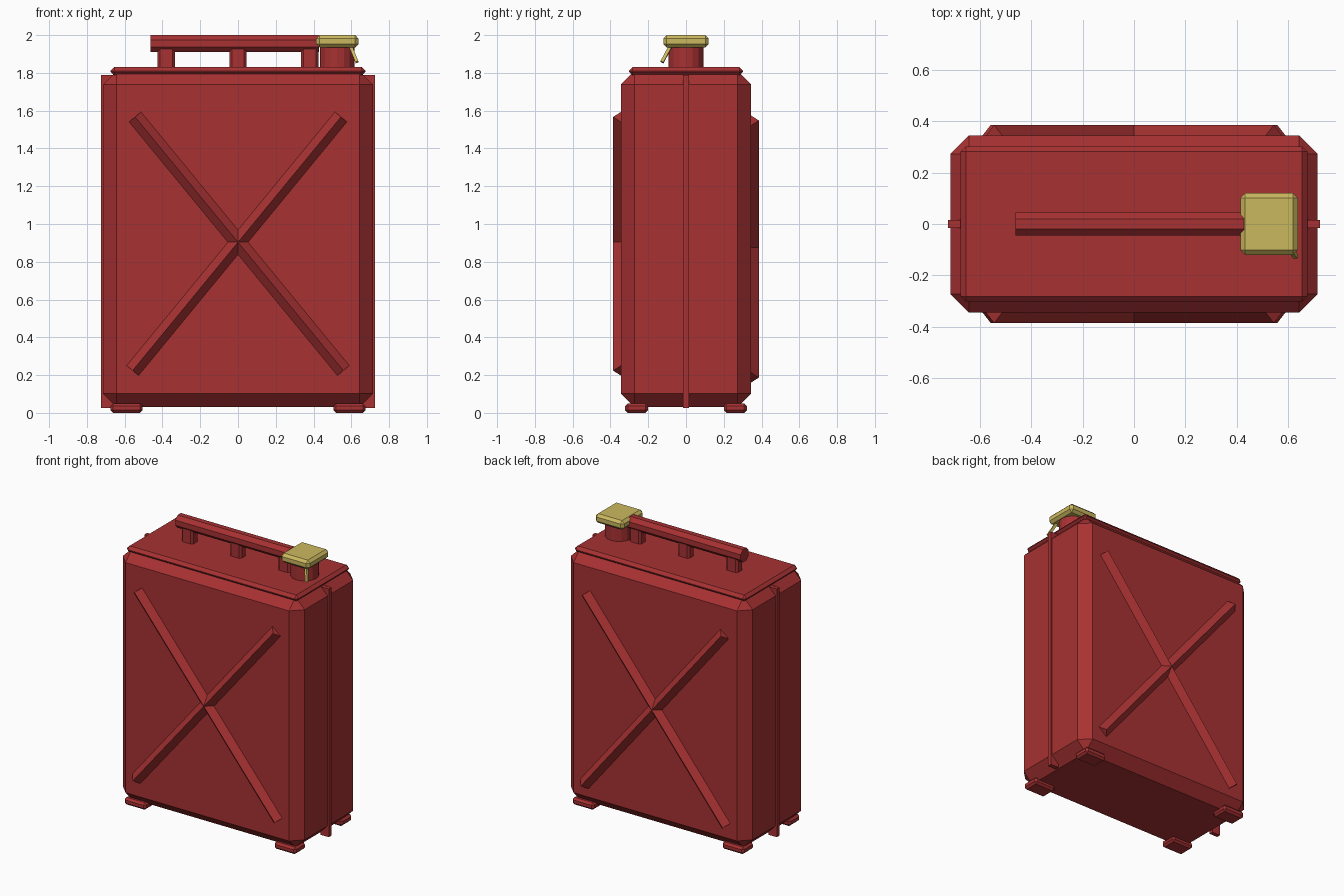
import bpy, math
from mathutils import Vector

if "Cube" in bpy.data.objects:
    bpy.data.objects.remove(bpy.data.objects["Cube"])


def material(name, rgb):
    m = bpy.data.materials.new(name)
    m.diffuse_color = (*rgb, 1)
    m.use_nodes = True
    m.node_tree.nodes["Principled BSDF"].inputs["Base Color"].default_value = m.diffuse_color
    return m


RED = material("red paint", (0.39, 0.031, 0.032))
BRASS = material("yellow brass", (0.60, 0.48, 0.115))


def finish(ob, name, mat, bevel=0):
    ob.name = name
    ob.data.materials.append(mat)
    if bevel:
        b = ob.modifiers.new("chamfer", 'BEVEL')
        b.width = bevel
        b.segments = 1
        b.limit_method = 'ANGLE'
    return ob


def box(name, lo, hi, mat, bevel=0):
    lo, hi = Vector(lo), Vector(hi)
    bpy.ops.mesh.primitive_cube_add(size=1, location=(lo + hi) / 2)
    ob = bpy.context.object
    ob.scale = hi - lo
    bpy.ops.object.transform_apply(location=False, rotation=False, scale=True)
    return finish(ob, name, mat, bevel)


def rod(name, a, b, radius, sides, mat, turn=0):
    """Prism between two points; turn spins it about its own axis."""
    a, b = Vector(a), Vector(b)
    d = b - a
    # local x axis is kept in the plane holding the rod and the world y axis
    z = d.normalized()
    x = Vector((0, 1, 0))
    x = (x - z * x.dot(z)).normalized()
    y = z.cross(x)
    bpy.ops.mesh.primitive_cylinder_add(vertices=sides, radius=radius, depth=d.length)
    ob = bpy.context.object
    for v in ob.data.vertices:
        c, s = math.cos(turn), math.sin(turn)
        px, py = v.co.x * c - v.co.y * s, v.co.x * s + v.co.y * c
        v.co = (a + b) / 2 + x * px + y * py + z * v.co.z
    return finish(ob, name, mat)


# Can body and raised top plate
box("can_body", (-0.715, -0.345, 0.03), (0.715, 0.345, 1.81), RED, 0.072)
box("top_plate", (-0.675, -0.302, 1.785), (0.675, 0.302, 1.83), RED, 0.02)

# Side seams and feet
for sx, side in ((-1, "left"), (1, "right")):
    xs = sorted((sx * 0.66, sx * 0.725))
    box(f"{side}_seam", (xs[0], -0.015, 0.025), (xs[1], 0.015, 1.79), RED)
    for sy, face in ((-1, "front"), (1, "back")):
        fx = sorted((sx * 0.505, sx * 0.675))
        fy = sorted((sy * 0.20, sy * 0.322))
        box(f"{face}_{side}_foot", (fx[0], fy[0], 0), (fx[1], fy[1], 0.05), RED, 0.014)

# Crossed ribs on front and back: square bars standing on edge
for y, face, low, high in ((-0.345, "front", 0.224, 1.567), (0.345, "back", 0.187, 1.548)):
    for s, lean in ((1, "rising"), (-1, "falling")):
        rod(f"{face}_{lean}_rib", (-0.558 * s, y, low), (0.545 * s, y, high), 0.041, 4, RED)

# Carrying handle: eight-sided bar on three posts
rod("handle_bar", (-0.462, 0, 1.955), (0.428, 0, 1.955), 0.0487, 8, RED, math.pi / 8)
for i, x in enumerate((-0.38, 0, 0.38)):
    box(f"handle_post_{i + 1}", (x - 0.046, -0.035, 1.81), (x + 0.046, 0.035, 1.95), RED, 0.014)

# Spout neck, cap and latch
rod("spout_neck", (0.525, 0, 1.81), (0.525, 0, 1.95), 0.092, 16, RED)
box("spout_cap", (0.414, -0.12, 1.935), (0.638, 0.12, 2.0), BRASS, 0.018)
rod("cap_latch", (0.594, -0.08, 1.945), (0.630, -0.127, 1.857), 0.012, 4, BRASS, math.pi / 4)
